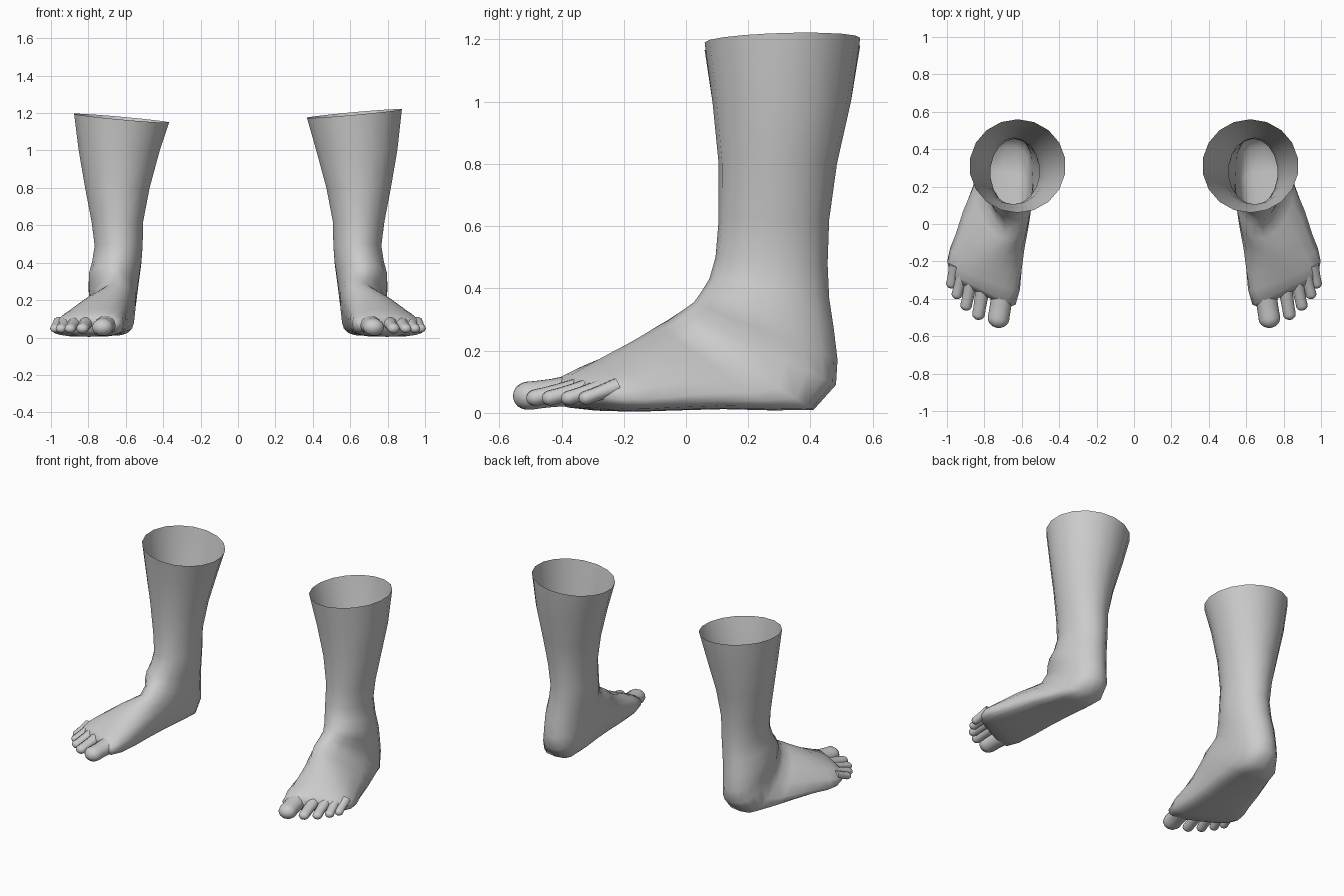
import bpy, bmesh, math
from mathutils import Vector

if "Cube" in bpy.data.objects:
    bpy.data.objects.remove(bpy.data.objects["Cube"])

SIDES = 18
skin = bpy.data.materials.new("plain grey")
skin.diffuse_color = (0.6, 0.6, 0.6, 1)
skin.use_nodes = True
skin.node_tree.nodes["Principled BSDF"].inputs["Base Color"].default_value = skin.diffuse_color

# Cross-sections from shin to ball of foot:
# front/top (y, z), back/sole (y, z), inner x, outer x
RINGS = [
    (.06, 1.19, .56, 1.205, .365, .88),
    (.085, 1.0, .53, 1.0, .415, .855),
    (.105, .8, .485, .8, .47, .82),
    (.105, .62, .46, .62, .505, .785),
    (.095, .5, .455, .48, .508, .768),
    (.075, .43, .46, .37, .515, .782),
    (.05, .39, .475, .27, .525, .80),
    (.025, .355, .487, .17, .535, .80),
    (-.01, .33, .482, .09, .545, .795),
    (-.06, .297, .41, .01, .555, .82),
    (-.09, .28, .28, .008, .565, .86),
    (-.13, .255, .12, .012, .58, .915),
    (-.18, .225, -.03, .008, .597, .955),
    (-.235, .19, -.15, .004, .607, .985),
    (-.295, .155, -.26, .006, .615, 1.0),
    (-.35, .125, -.335, .015, .635, .99),
    (-.375, .095, -.365, .035, .67, .965),
]

# Toes, big to little: base x, base y, tip x, tip y, tip radius
TOES = [
    (.700, -.36, .733, -.555, .058),
    (.806, -.33, .836, -.512, .034),
    (.868, -.30, .903, -.462, .031),
    (.915, -.26, .953, -.400, .029),
    (.955, -.22, .982, -.343, .028),
]


def clamp(v):
    return max(0.0, min(1.0, v))


def loft(bm, rings, start_cap=False):
    rows = [[bm.verts.new(p) for p in ring] for ring in rings]
    for a, b in zip(rows, rows[1:]):
        for i in range(len(a)):
            j = (i + 1) % len(a)
            bm.faces.new((a[i], a[j], b[j], b[i]))
    if start_cap:
        bm.faces.new(rows[0])
    bm.faces.new(rows[-1])


def section(fy, fz, by, bz, xin, xout):
    # f runs from 0 at the ankle to 1 at the toe roots
    f = clamp((.36 - fz) / .265)
    mid = -.4 * math.sin(math.pi * f)            # widest point sinks to the sole
    lean = -.07 * math.sin(math.pi * f)          # instep ridge leans inward
    flat = 1 - .4 * min(1, 4 * f, 2.5 - 2 * f)   # sole flattens
    skew = .5 * clamp((.23 - fz) / .1)           # toe line slants back
    xc, hw = (xin + xout) / 2, (xout - xin) / 2
    pts = []
    for i in range(SIDES):
        a = 2 * math.pi * i / SIDES
        c, s = math.cos(a), math.sin(a)
        if c >= 0:
            u = mid + (1 - mid) * c
            x = xc + hw * s + lean * c
        else:
            u = mid - (1 + mid) * abs(c) ** flat
            x = xc + hw * math.copysign(abs(s) ** flat, s)
        t = (u + 1) / 2
        pts.append(Vector((x, by + (fy - by) * t + skew * (x - xc),
                           bz + (fz - bz) * t)))
    return pts


def toe_rings(bx, by, tx, ty, r1, sides=10):
    r0 = r1 + .006
    base = Vector((bx, by, .085 if r1 < .05 else .072))
    tip = Vector((tx, ty, r1 * .3 + .032))
    d = (tip - base).normalized()
    side = d.cross(Vector((0, 0, 1))).normalized()
    up = side.cross(d)
    end = (tip - base).length - r1 * .9
    # tapering shaft, then a rounded tip
    stations = [(0, r0), (end * .5, (r0 + r1) * .47), (end * .8, r1 * .98)]
    for k in range(6):
        a = math.radians(k * 16.5)
        stations.append((end + r1 * .9 * math.sin(a), r1 * math.cos(a)))
    return [[base + d * s + side * r * math.cos(2 * math.pi * i / sides)
             + up * r * .82 * math.sin(2 * math.pi * i / sides)
             for i in range(sides)] for s, r in stations]


def make_object(name, bm, mirror):
    for v in bm.verts:
        v.co.x *= mirror
    bmesh.ops.recalc_face_normals(bm, faces=bm.faces)
    mesh = bpy.data.meshes.new(name)
    bm.to_mesh(mesh)
    bm.free()
    mesh.materials.append(skin)
    ob = bpy.data.objects.new(name, mesh)
    bpy.context.collection.objects.link(ob)
    bpy.ops.object.select_all(action='DESELECT')
    ob.select_set(True)
    bpy.context.view_layer.objects.active = ob
    bpy.ops.object.shade_smooth_by_angle(angle=math.radians(60))


for label, mirror, drop in (("right", 1, 0), ("left", -1, .025)):
    # Open-topped shin, ankle, heel and instep in one skin
    rings = [section(*r) for r in RINGS]
    for p in rings[0]:
        p.z += .09 * (p.x - .62) - drop
    bm = bmesh.new()
    loft(bm, rings)
    make_object(label + "_leg_and_foot", bm, mirror)

    # Five toes
    bm = bmesh.new()
    for toe in TOES:
        loft(bm, toe_rings(*toe), start_cap=True)
    make_object(label + "_toes", bm, mirror)
